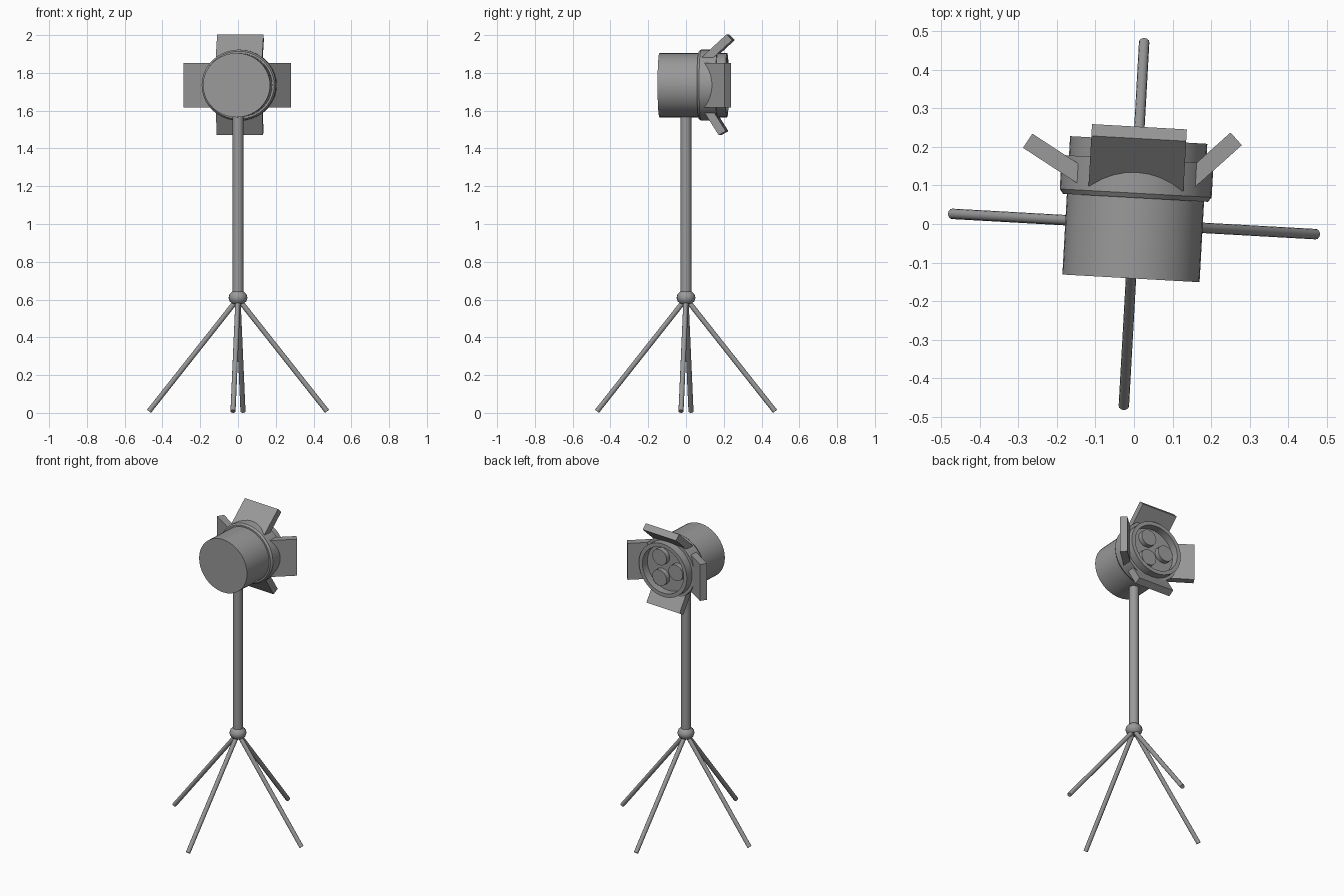
import bpy, bmesh
from math import radians, sin, cos, pi
from mathutils import Matrix, Vector

cube = bpy.data.objects.get("Cube")
if cube:
    bpy.data.objects.remove(cube, do_unlink=True)

grey = bpy.data.materials.new("metal grey")
grey.use_nodes = True
GREY = (0.32, 0.32, 0.32, 1)
grey.diffuse_color = GREY
grey.node_tree.nodes["Principled BSDF"].inputs["Base Color"].default_value = GREY

TURN = Matrix.Rotation(radians(-3.2), 4, "Z")
# Head frame: slightly squashed in height, y pointing along the beam
HEAD = TURN @ Matrix.Translation((0, 0, 1.735)) @ Matrix.Diagonal((1, 1, 0.955, 1))
BEAM = HEAD @ Matrix.Rotation(-pi / 2, 4, "X")


def finish(name, bm, matrix):
    bmesh.ops.recalc_face_normals(bm, faces=bm.faces)
    mesh = bpy.data.meshes.new(name)
    bm.to_mesh(mesh)
    bm.free()
    mesh.transform(matrix)
    mesh.materials.append(grey)
    obj = bpy.data.objects.new(name, mesh)
    bpy.context.collection.objects.link(obj)
    bpy.ops.object.select_all(action="DESELECT")
    obj.select_set(True)
    bpy.context.view_layer.objects.active = obj
    bpy.ops.object.shade_smooth_by_angle(angle=radians(32))
    return obj


def lathe(name, profile, matrix, sides=32):
    """Spin (radius, height) points around the local z axis."""
    bm = bmesh.new()
    verts = [bm.verts.new((r, 0, h)) for r, h in profile]
    edges = [bm.edges.new(pair) for pair in zip(verts, verts[1:])]
    bmesh.ops.spin(bm, geom=verts + edges, cent=(0, 0, 0), axis=(0, 0, 1),
                   angle=2 * pi, steps=sides, use_merge=True)
    bmesh.ops.remove_doubles(bm, verts=bm.verts, dist=1e-5)
    return finish(name, bm, matrix)


def rod(name, start, end, radius, sides):
    axis = end - start
    bm = bmesh.new()
    bmesh.ops.create_cone(bm, cap_ends=True, segments=sides, radius1=radius,
                          radius2=radius, depth=axis.length)
    turn = axis.to_track_quat("Z", "Y").to_matrix().to_4x4()
    return finish(name, bm, TURN @ Matrix.Translation((start + end) / 2) @ turn)


# Stand: pole, joint and four splayed legs
rod("pole", Vector((0, 0, 0.6)), Vector((0, 0, 1.6)), 0.029, 12)
lathe("leg_joint", [(0, -0.034), (0.03, -0.032), (0.045, -0.018), (0.05, 0),
                    (0.045, 0.018), (0.03, 0.032), (0, 0.034)],
      TURN @ Matrix.Translation((0, 0, 0.61)), 16)
for i, side in enumerate(("left", "back", "right", "front")):
    a = i * pi / 2
    foot = Vector((0.472 * cos(a), 0.472 * sin(a), 0.0085))
    rod(side + "_leg", Vector((0, 0, 0.605)), foot, 0.0135, 12)

# Lamp head: housing with recessed mouth, and a collar round it
lathe("lamp_housing", [(0, -0.141), (0.178, -0.141), (0.178, 0.218),
                       (0.153, 0.218), (0.153, 0.17), (0, 0.17)], BEAM, 40)
lathe("collar", [(0.17, 0.068), (0.188, 0.068), (0.197, 0.08),
                 (0.197, 0.168), (0.17, 0.168)], BEAM, 40)

# Three bulbs in the mouth
for i in range(3):
    a = pi + i * 2 * pi / 3
    lathe("bulb_%d" % (i + 1), [(0, 0.16), (0.053, 0.16), (0.053, 0.2), (0, 0.2)],
          BEAM @ Matrix.Translation((0.08 * cos(a), 0.08 * sin(a), 0)), 24)

# Four flaps: direction round the beam, tilt, outer edge radius and depth
LENGTH, WIDTH, THICK = 0.18, 0.246, 0.044
flaps = [("left", 0, 45, 0.252, 0.235), ("top", 90, 46, 0.266, 0.237),
         ("right", 180, 30, 0.287, 0.2), ("bottom", 270, 31, 0.266, 0.199)]
for side, around, tilt, reach, depth in flaps:
    spin = Matrix.Rotation(radians(-around), 4, "Y")
    lean = Matrix.Rotation(radians(tilt), 4, "Z")
    bm = bmesh.new()
    bmesh.ops.create_cube(bm, size=1)
    bmesh.ops.scale(bm, vec=(LENGTH, THICK, WIDTH), verts=bm.verts)
    bmesh.ops.translate(bm, vec=(-LENGTH / 2, 0, 0), verts=bm.verts)
    finish(side + "_flap", bm,
           HEAD @ spin @ Matrix.Translation((reach, depth, 0)) @ lean)
